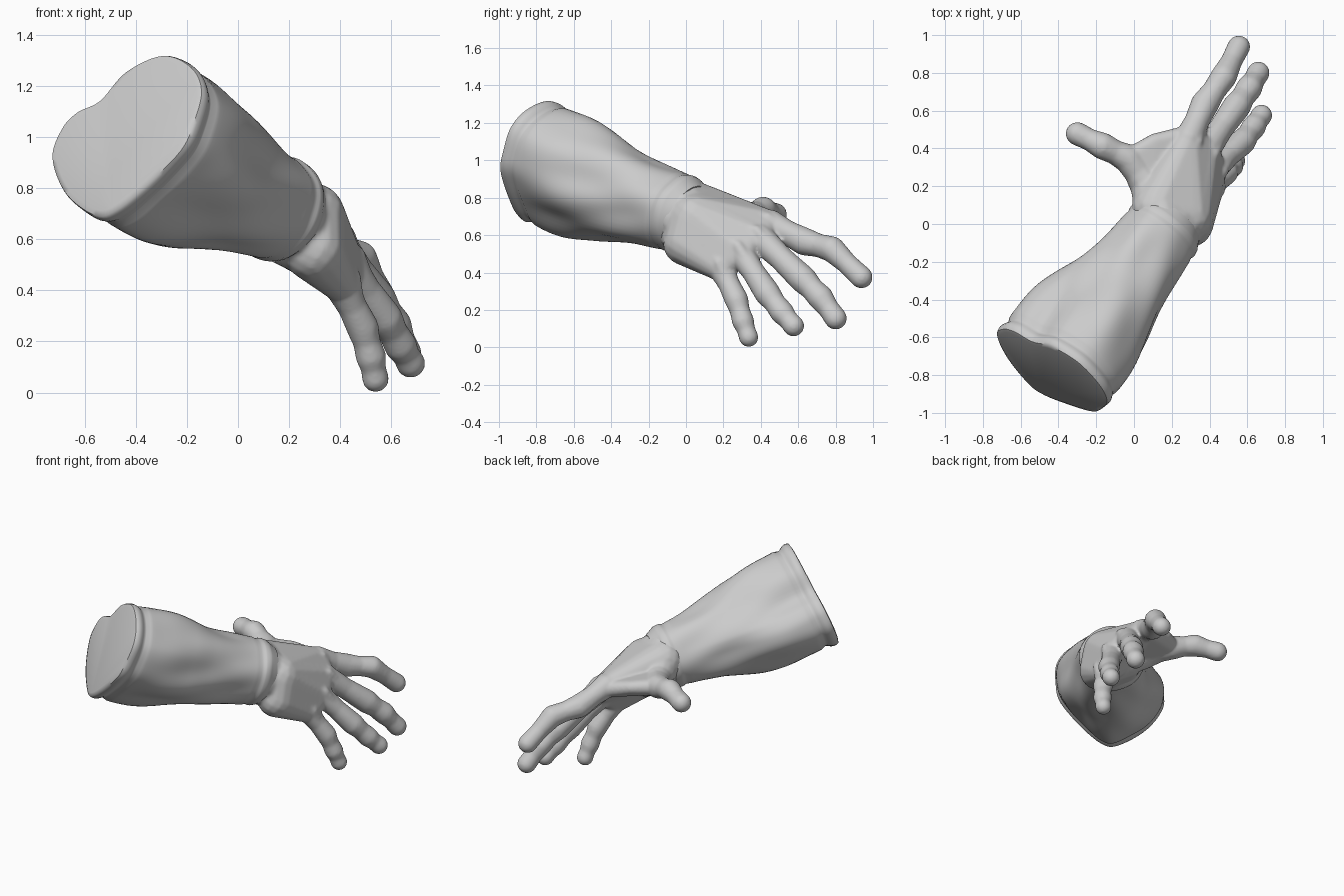
import bpy, bmesh, math
from mathutils import Vector as V

if "Cube" in bpy.data.objects:
    bpy.data.objects.remove(bpy.data.objects["Cube"])


def add_object(name, bm):
    bmesh.ops.recalc_face_normals(bm, faces=bm.faces[:])
    me = bpy.data.meshes.new(name)
    bm.to_mesh(me)
    bm.free()
    ob = bpy.data.objects.new(name, me)
    bpy.context.collection.objects.link(ob)
    return ob


def catmull(p0, p1, p2, p3, f):
    return 0.5 * (2 * p1 + (p2 - p0) * f + (2 * p0 - 5 * p1 + 4 * p2 - p3) * f * f
                  + (3 * p1 - p0 - 3 * p2 + p3) * f ** 3)


def curve_at(keys, t):
    k = max(i for i in range(len(keys) - 1) if keys[i][0] <= t)
    (a, ra), (b, rb) = keys[k], keys[k + 1]
    before = keys[max(k - 1, 0)][1]
    after = keys[min(k + 2, len(keys) - 1)][1]
    return catmull(before, ra, rb, after, (t - a) / (b - a))


# ---- Forearm: loft from the muscled, slanted cut end down to a round wrist ----
elbow, wrist = V((-0.44, -0.785, 1.01)), V((0.175, -0.01, 0.71))
axis = (wrist - elbow).normalized()
side = axis.cross(V((0, 0, 1))).normalized()
up = side.cross(axis)

outline = [(-.725, .92), (-.69, 1.03), (-.63, 1.095), (-.54, 1.14), (-.44, 1.25), (-.3, 1.315), (-.19, 1.27),
           (-.15, 1.18), (-.18, 1.06), (-.23, .95), (-.36, .82), (-.48, .72), (-.56, .70), (-.67, .78)]
offs = [V((x - elbow.x, -.84 * (x - elbow.x) + .54 * (z - elbow.z), z - elbow.z)) for x, z in outline]
n = len(offs)
section = [catmull(offs[i - 1], offs[i], offs[(i + 1) % n], offs[(i + 2) % n], j / 6)
           for i in range(n) for j in range(6)]

radius_keys = [(0, .33), (.15, .335), (.3, .328), (.45, .300), (.6, .262), (.75, .232), (.9, .212), (1.1, .204)]
stations = [0, .006, .018, .035, .05, .062, .072, .085] + [.11 + .02 * i for i in range(42)] \
    + [.945, .955, .965, .98, .99, 1.0, 1.02, 1.05]


def bump(t, c, w):
    return math.exp(-((t - c) / w) ** 2)


bm = bmesh.new()
rings = []
for t in stations:
    c = elbow + (wrist - elbow) * t - V((0, 0, .02 * math.sin(math.pi * min(t, 1))))
    blend = min(1, t * 1.1)
    base = curve_at(radius_keys, t)
    ring = []
    for o in section:
        th = math.atan2(o.dot(up), o.dot(side))
        flat = o - axis * o.dot(axis)
        r = (flat.length / .33) ** (1 - blend) * base
        # cuff rim, groove behind it and faint wrist band
        r += .012 * bump(t, .03, .025) - .012 * bump(t, .08, .018) - .02 * (t == 0)
        r += .004 * bump(t, .965, .014) - .005 * bump(t, .935, .012)
        if t > .99:
            r *= 1 - (t - .99) * 2.5
        # twisting folds
        fade = math.sin(math.pi * min(1, max(0, t))) ** .7
        r += fade * (.010 * math.sin(4 * th + 7 * t) + .006 * math.sin(7 * th - 9 * t + 1))
        slant = axis * o.dot(axis) * max(0, 1 - 1.5 * t)
        ring.append(bm.verts.new(c + flat.normalized() * r + slant))
    rings.append(ring)
m = len(section)
for a, b in zip(rings, rings[1:]):
    for i in range(m):
        bm.faces.new((a[i], a[(i + 1) % m], b[(i + 1) % m], b[i]))
bm.faces.new(rings[0])
bm.faces.new(rings[-1][::-1])
forearm = add_object("forearm_sleeve", bm)

# ---- Hand: hulls of balls fused into one skin ----
dirs = []
for i in range(90):
    z = 1 - (2 * i + 1) / 90
    a = i * 2.39996
    s = math.sqrt(1 - z * z)
    dirs.append(V((s * math.cos(a), s * math.sin(a), z)))

hand = bmesh.new()


def hull(balls):
    b = bmesh.new()
    for c, r in balls:
        for d in dirs:
            b.verts.new(V(c) + d * r)
    bmesh.ops.convex_hull(b, input=b.verts[:])
    bmesh.ops.delete(b, geom=[v for v in b.verts if not v.link_faces], context='VERTS')
    bmesh.ops.recalc_face_normals(b, faces=b.faces[:])
    tmp = bpy.data.meshes.new("tmp")
    b.to_mesh(tmp)
    b.free()
    hand.from_mesh(tmp)
    bpy.data.meshes.remove(tmp)


def finger(points, radii):
    # joints stay thick, the bone between them is pinched
    for k in range(len(points) - 1):
        a, b = V(points[k]), V(points[k + 1])
        ra, rb = radii[k], radii[k + 1]
        mid, rm = (a + b) / 2, (ra + rb) / 2 * .87
        hull([(a, ra), (mid, rm)])
        hull([(mid, rm), (b, rb)])


fingers = [
    ([(.29, .45, .66), (.375, .635, .565), (.475, .78, .525), (.555, .938, .375)], (.078, .075, .070, .061)),
    ([(.38, .39, .59), (.545, .625, .365), (.61, .72, .265), (.658, .80, .155)], (.078, .075, .070, .061)),
    ([(.42, .29, .51), (.575, .435, .29), (.635, .515, .185), (.675, .575, .115)], (.073, .070, .065, .058)),
    ([(.405, .19, .42), (.487, .27, .255), (.52, .305, .14), (.538, .335, .054)], (.070, .064, .060, .053)),
]
for pts, radii in fingers:
    finger(pts, radii)

# palm, split lengthwise so the back of the hand stays arched
wrist_in, wrist_out = (.12, .08, .74), (.295, .0, .56)
wrist_balls = [(wrist_in, .135), (wrist_out, .125), ((.285, .04, .69), .135)]
for k in range(3):
    hull(wrist_balls + [(fingers[k][0][0], .072), (fingers[k + 1][0][0], .070)])

# rounded wrist root filling the end of the sleeve
root = [(wrist - axis * .04 + (side * math.cos(a) + up * math.sin(a)) * .125, .078)
        for a in (k * math.pi / 4 for k in range(8))]
hull(root + [((.13, .13, .73), .12), ((.30, .08, .55), .11), ((.30, .08, .67), .11), ((.17, .14, .60), .09)])

# tendons and knuckles on the back of the hand
back = V((.78, -.24, .58)).normalized()
for k, (pts, radii) in enumerate(fingers):
    start = V(wrist_in).lerp(V(wrist_out), .25 + .17 * k) + back * .13
    knuckle = V(pts[0]) + back * .056
    hull([(start, .016), (knuckle, .030)])
    hull([(knuckle, .033), (V(pts[0]).lerp(V(pts[1]), .35) + back * .027, .036)])

# thumb, its fleshy base and the web to the first finger
thumb = [(.08, .2, .68), (-.03, .345, .70), (-.165, .412, .735), (-.30, .478, .71)]
finger(thumb, (.10, .078, .072, .063))
hull([(thumb[0], .10), (wrist_in, .12), ((.2, .15, .58), .08)])
hull([(thumb[0], .07), (thumb[1], .055), ((.11, .435, .69), .045), ((.27, .465, .65), .055), ((.2, .2, .65), .08)])

hand_ob = add_object("hand", hand)
rm = hand_ob.modifiers.new("fuse", 'REMESH')
rm.mode = 'VOXEL'
rm.voxel_size = 0.009
rm.use_smooth_shade = True
sm = hand_ob.modifiers.new("soften", 'SMOOTH')
sm.factor = 0.5
sm.iterations = 9

# ---- Shading ----
bpy.ops.object.select_all(action='DESELECT')
forearm.select_set(True)
bpy.context.view_layer.objects.active = forearm
bpy.ops.object.shade_smooth_by_angle(angle=math.radians(50))
